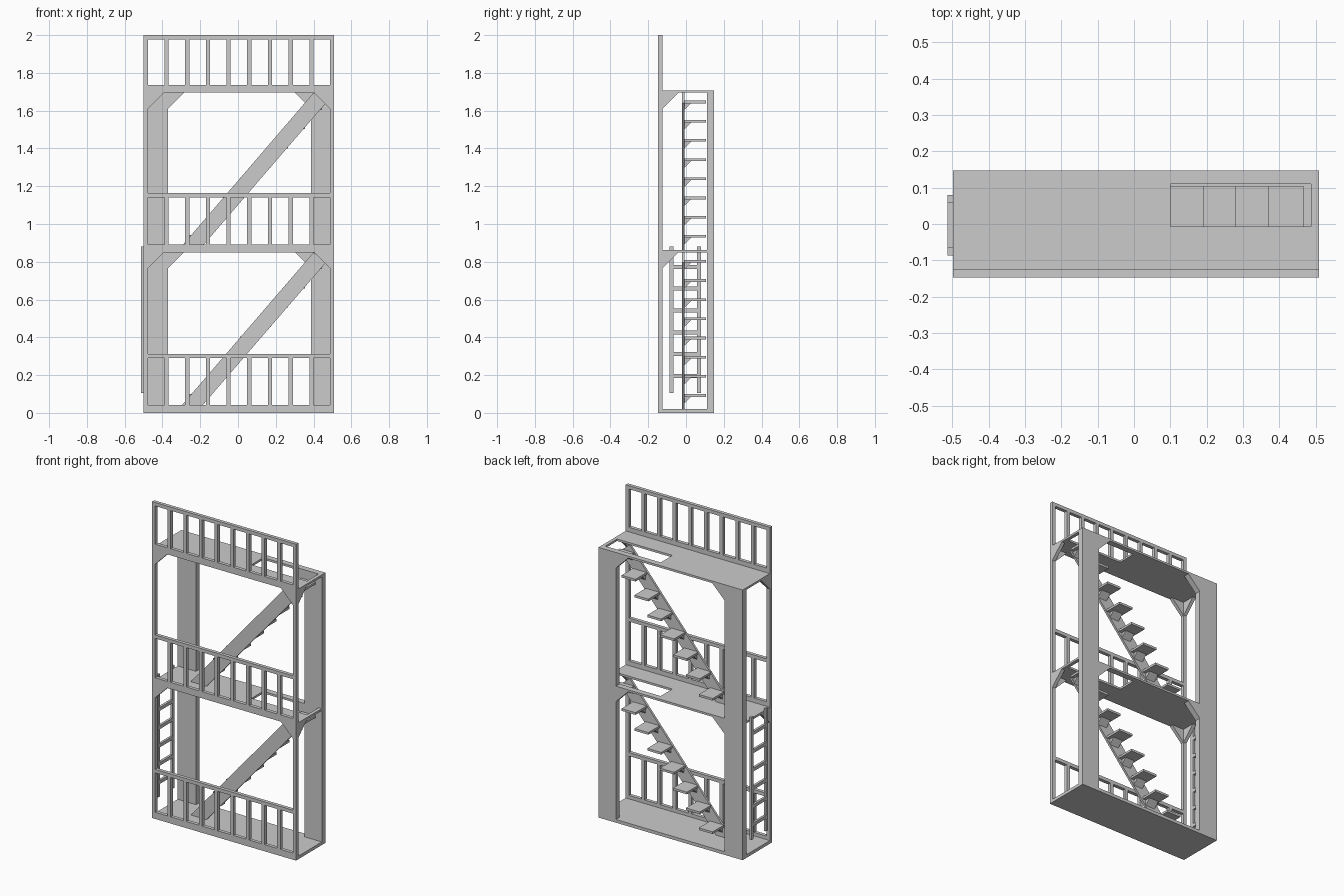
import bpy, bmesh

if "Cube" in bpy.data.objects:
    bpy.data.objects.remove(bpy.data.objects["Cube"])

X0, X1 = -0.499, 0.509      # frame width
Y0, Y1 = -0.147, 0.147      # frame depth
T = 0.022                   # bar thickness
FLOORS = [0.0, 0.85, 1.695]


def finish(name, bm):
    bmesh.ops.recalc_face_normals(bm, faces=bm.faces)
    me = bpy.data.meshes.new(name)
    bm.to_mesh(me)
    bm.free()
    ob = bpy.data.objects.new(name, me)
    bpy.context.collection.objects.link(ob)
    return ob


def prism(name, pts, axis, lo, hi):
    """Extrude a 2D profile along 'x' (pts = y,z) or 'y' (pts = x,z)."""
    bm = bmesh.new()
    place = (lambda p: (lo, p[0], p[1])) if axis == 'x' else (lambda p: (p[0], lo, p[1]))
    face = bm.faces.new([bm.verts.new(place(p)) for p in pts])
    new = bmesh.ops.extrude_face_region(bm, geom=[face])['geom']
    move = (hi - lo, 0, 0) if axis == 'x' else (0, hi - lo, 0)
    bmesh.ops.translate(bm, vec=move, verts=[g for g in new if isinstance(g, bmesh.types.BMVert)])
    return finish(name, bm)


def box(name, x0, x1, y0, y1, z0, z1):
    return prism(name, [(x0, z0), (x1, z0), (x1, z1), (x0, z1)], 'y', y0, y1)


def deck_with_hole(name, z, thick, hx, hy):
    bm = bmesh.new()
    xs, ys = [X0, *hx, X1], [Y0, *hy, Y1]
    v = [[bm.verts.new((x, y, z)) for y in ys] for x in xs]
    for i in range(3):
        for j in range(3):
            if (i, j) != (1, 1):
                bm.faces.new([v[i][j], v[i + 1][j], v[i + 1][j + 1], v[i][j + 1]])
    new = bmesh.ops.extrude_face_region(bm, geom=list(bm.faces))['geom']
    bmesh.ops.translate(bm, vec=(0, 0, thick), verts=[g for g in new if isinstance(g, bmesh.types.BMVert)])
    return finish(name, bm)


# floors: solid base, two decks with stair openings
box("base_floor", X0, X1, Y0, Y1, 0, 0.02)
for z in FLOORS[1:]:
    deck_with_hole("deck", z, 0.013, (0.10, 0.487), (-0.007, 0.11))

# front posts and wide back columns
YF = Y0 + T
for a, b in ((X0, X0 + T), (X1 - T, X1)):
    box("front_post", a, b, Y0, YF, 0.02, 2.0)
CL, CR = -0.371, 0.387
box("back_column_left", X0, CL, 0.11, Y1, 0.02, 1.695)
box("back_column_right", CR, X1, 0.11, Y1, 0.02, 1.695)

# front railings on each floor
pitch = (X1 - X0 - T) / 9
for z in FLOORS:
    top = 2.0 if z > 1 else z + 0.313
    base = z + 0.042
    box("rail_band", X0 + T, X1 - T, Y0, YF, z, base)
    box("hand_rail", X0 + T, X1 - T, Y0, YF, top - T, top)
    for i in range(1, 9):
        x = X0 + i * pitch
        box("baluster", x, x + T, Y0, YF, base, top - T)

# corner gussets under both decks
G = 0.085
for z in FLOORS[1:]:
    for x, s in ((X0 + T, 1), (X1 - T, -1)):
        prism("front_gusset", [(x, z), (x + s * G, z), (x, z - G)], 'y', Y0, YF)
    for x, s in ((CL, 1), (CR, -1)):
        prism("back_gusset", [(x, z), (x + s * G, z), (x, z - G)], 'y', 0.11, Y1)
    for a in (X0, X1 - T):
        prism("side_gusset", [(YF, z), (YF + G, z), (YF, z - G)], 'x', a, a + T)

# stairs: one stringer, cantilevered treads and wedge brackets
for z, first in ((0.02, 0.085), (0.863, 0.928)):
    t = FLOORS[1] if z < 0.5 else FLOORS[2]
    prism("stair_stringer", [(-0.315, z), (-0.205, z), (0.465, t - 0.055), (0.40, t)],
          'y', -0.022, -0.008)
    for i in range(8):
        zt = first + i * 0.1015
        x = 0.37 - (7 - i) * 0.09
        box("stair_tread", x, x + 0.097, -0.008, 0.105, zt, zt + 0.014)
        prism("tread_bracket", [(-0.008, zt), (0.027, zt), (-0.008, zt - 0.035)],
              'x', x + 0.01, x + 0.075)

# side ladder
for y in (-0.087, 0.058):
    box("ladder_rail", -0.514, X0, y, y + T, 0.105, 0.88)
for i in range(6):
    z = 0.185 + i * 0.1155
    box("ladder_rung", -0.514, X0, -0.065, 0.058, z, z + 0.021)
